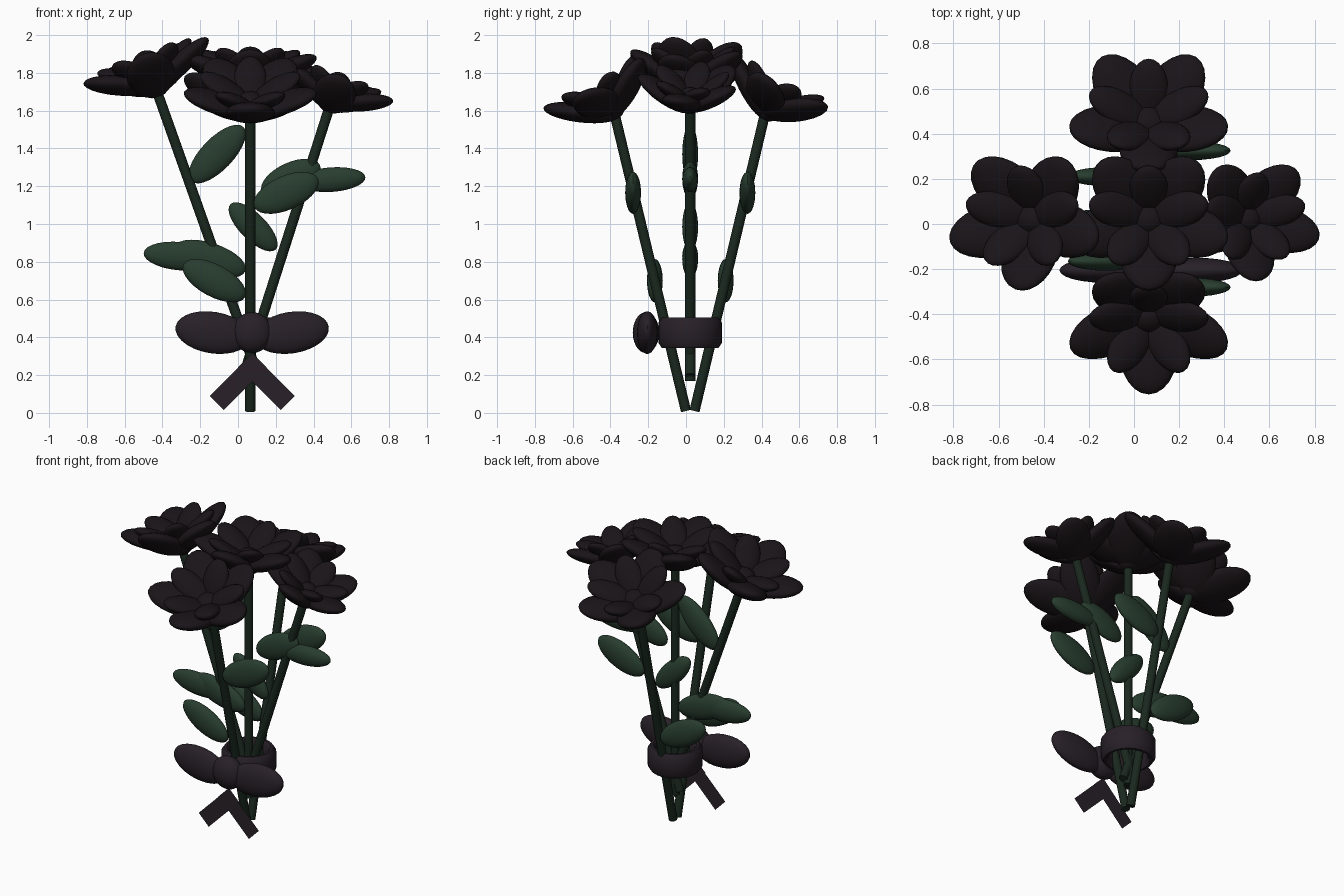
import bpy, bmesh, math
from mathutils import Matrix, Vector

if "Cube" in bpy.data.objects:
    bpy.data.objects.remove(bpy.data.objects["Cube"])

R = math.radians
CX, CY = 0.065, 0.022


def mat(name, c):
    m = bpy.data.materials.new(name)
    m.diffuse_color = (*c, 1)
    m.use_nodes = True
    m.node_tree.nodes["Principled BSDF"].inputs["Base Color"].default_value = m.diffuse_color
    return m


PETAL = mat("dark_petal", (0.010, 0.007, 0.009))
RIBBON = mat("ribbon", (0.021, 0.015, 0.021))
LEAF = mat("leaf_green", (0.021, 0.047, 0.028))
STEM = mat("stem_green", (0.010, 0.021, 0.013))


def finish(name, bm, material, angle=50):
    me = bpy.data.meshes.new(name)
    bm.to_mesh(me)
    bm.free()
    me.materials.append(material)
    ob = bpy.data.objects.new(name, me)
    bpy.context.collection.objects.link(ob)
    bpy.ops.object.select_all(action='DESELECT')
    ob.select_set(True)
    bpy.context.view_layer.objects.active = ob
    bpy.ops.object.shade_smooth_by_angle(angle=R(angle))
    return ob


def rot(deg, axis):
    return Matrix.Rotation(R(deg), 4, axis)


def ball(bm, m, size):
    bmesh.ops.create_uvsphere(bm, u_segments=24, v_segments=14, radius=1,
                              matrix=m @ Matrix.Diagonal((*size, 1)))


def ellipsoid(name, loc, size, angle, material):
    # angle = rise towards +x, seen from the front
    bm = bmesh.new()
    ball(bm, Matrix.Translation(loc) @ rot(-angle, 'Y'), size)
    return finish(name, bm, material)


def stem(name, a, b, r=0.027):
    a, b = Vector(a), Vector(b)
    d = b - a
    m = Matrix.Translation((a + b) / 2) @ d.to_track_quat('Z', 'Y').to_matrix().to_4x4()
    bm = bmesh.new()
    bmesh.ops.create_cone(bm, cap_ends=True, segments=12, radius1=r, radius2=r,
                          depth=d.length, matrix=m)
    finish(name, bm, STEM)


def flower(name, base, tilt, s=1.0):
    bm = bmesh.new()
    frame = Matrix.Translation(base) @ tilt @ Matrix.Diagonal((1.1 * s, s, s, 1))
    # rings: first angle, radius, height, pitch, ellipsoid half sizes
    for start, rad, h, pitch, size in (
            (270, 0.155, 0.105, 24, (0.195, 0.118, 0.052)),
            (90, 0.125, 0.14, 30, (0.145, 0.08, 0.04))):
        for i in range(5):
            az = start + 72 * i
            p = pitch + 11 * math.sin(R(az)) ** 2
            ball(bm, frame @ rot(az, 'Z') @ Matrix.Translation((rad, 0, h))
                 @ rot(-p, 'Y'), size)
    ball(bm, frame @ Matrix.Translation((0, 0, 0.06)), (0.08, 0.08, 0.08))
    finish(name, bm, PETAL)


# flowers and their stems: foot, head, tilt, scale
heads = {
    "centre": ((CX, CY, 0.17), (CX, CY, 1.70), Matrix.Identity(4), 1.0),
    "left": ((0.105, CY, 0.20), (-0.425, CY, 1.69), rot(-20, 'Y'), 1.0),
    "right": ((0.03, CY, 0.20), (0.48, CY, 1.605), rot(20, 'Y'), 0.87),
    "front": ((CX, 0.0, 0.01), (CX, -0.375, 1.57), rot(28, 'X'), 1.0),
    "back": ((CX, 0.045, 0.01), (CX, 0.415, 1.57), rot(-28, 'X'), 1.0),
}
for n, (foot, head, tilt, s) in heads.items():
    stem(n + "_stem", foot, head)
    flower(n + "_flower", head, tilt, s)

# leaves: x, y, z, half length, half width, angle
leaves = [
    (-0.11, CY, 1.37, 0.20, 0.085, 46),
    (0.08, CY, 0.985, 0.17, 0.07, -45),
    (0.28, CY, 1.24, 0.17, 0.085, 25),
    (0.495, CY, 1.235, 0.18, 0.065, 4),
    (-0.15, CY, 0.815, 0.20, 0.085, -18),
    (-0.31, CY, 0.83, 0.19, 0.075, -5),
    (0.255, -0.28, 1.165, 0.185, 0.09, 24),
    (0.255, 0.325, 1.165, 0.185, 0.09, 24),
    (-0.125, -0.165, 0.70, 0.185, 0.085, -28),
    (-0.125, 0.21, 0.70, 0.185, 0.085, -28),
]
for i, (x, y, z, a, w, ang) in enumerate(leaves):
    ellipsoid(f"leaf_{i + 1}", (x, y, z), (a, 0.042, w), ang, LEAF)

# ribbon band: rounded wall profile spun around the stems
bm = bmesh.new()
profile = [(0.12, 0.365), (0.135, 0.343), (0.15, 0.343), (0.168, 0.37),
           (0.168, 0.478), (0.15, 0.505), (0.135, 0.505), (0.12, 0.485)]
N = 32
rings = [[bm.verts.new((CX + r * math.cos(2 * math.pi * i / N),
                        CY + r * math.sin(2 * math.pi * i / N), z))
          for r, z in profile] for i in range(N)]
for i in range(N):
    a, b = rings[i], rings[(i + 1) % N]
    for j in range(len(profile)):
        k = (j + 1) % len(profile)
        bm.faces.new((a[j], b[j], b[k], a[k]))
bmesh.ops.recalc_face_normals(bm, faces=bm.faces)
finish("ribbon_band", bm, RIBBON)

# bow: two loops, a knot and two flat tails
for side, n in ((-1, "left"), (1, "right")):
    ellipsoid(n + "_bow_loop", (CX + 0.01 + side * 0.208, -0.205, 0.425),
              (0.2, 0.055, 0.11), side * 9, RIBBON)
    bm = bmesh.new()
    m = (Matrix.Translation((CX + 0.01 + side * 0.075, -0.205 - side * 0.002, 0.165))
         @ rot(side * 45, 'Y') @ rot(90, 'X') @ Matrix.Diagonal((0.32, 0.105, 1, 1)))
    bmesh.ops.create_grid(bm, x_segments=1, y_segments=1, size=0.5, matrix=m)
    finish(n + "_bow_tail", bm, RIBBON)
ellipsoid("bow_knot", (CX + 0.01, -0.212, 0.425), (0.105, 0.07, 0.108), 0, RIBBON)
